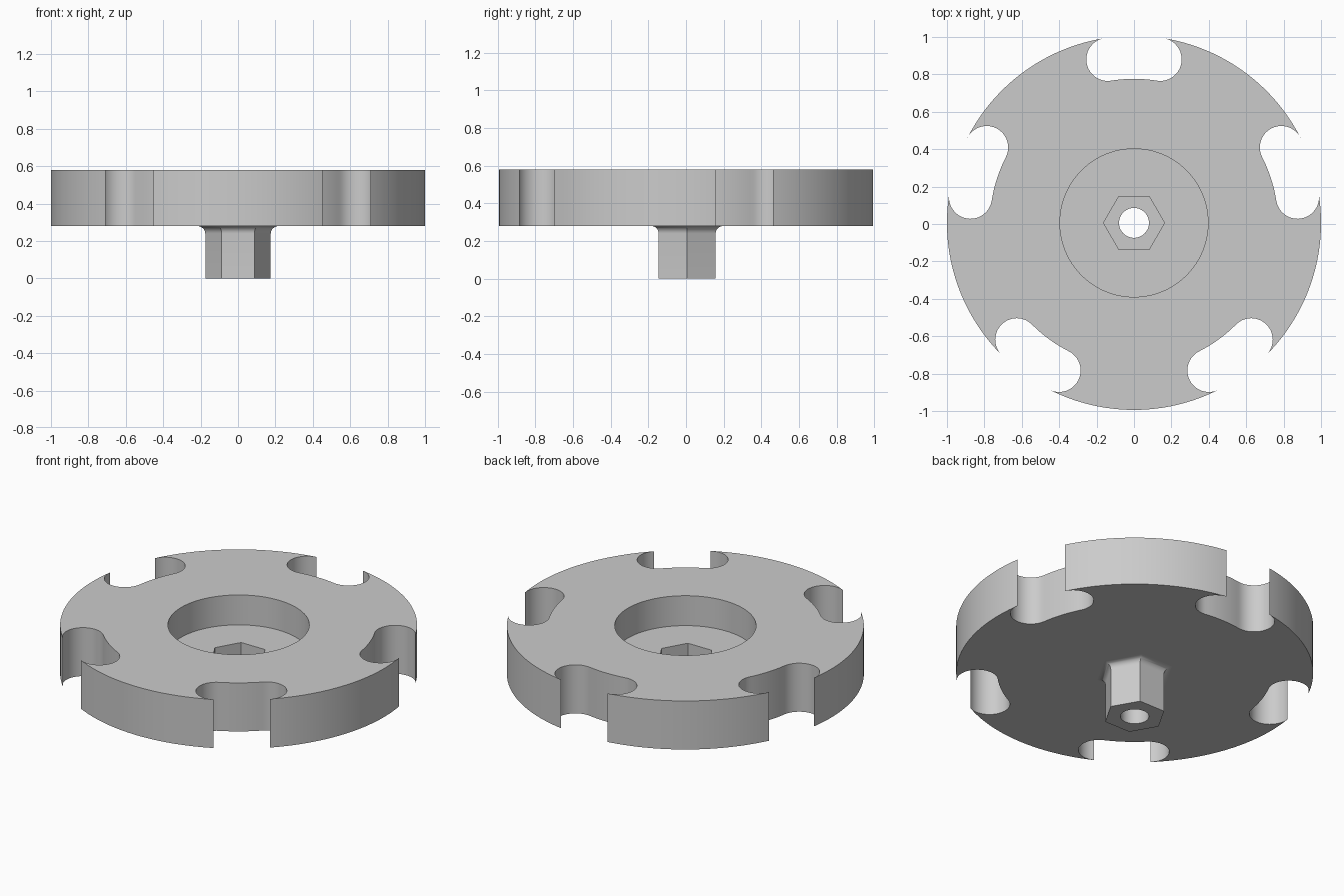
import bpy, bmesh
from math import cos, sin, pi, radians

cube = bpy.data.objects.get("Cube")
if cube:
    bpy.data.objects.remove(cube, do_unlink=True)

# Heights and radii
BOTTOM, TOP, RECESS_Z, SOCKET_Z = 0.28, 0.58, 0.395, 0.28
PITCH, LOBE, HALF = 0.885, 0.115, radians(9.1)   # arc notch: centreline, half width, half angle
HEX, SOCKET, BORE, RECESS, FILLET = 0.175, 0.163, 0.08, 0.396, 0.04

gray = bpy.data.materials.new("light gray")
gray.use_nodes = True
gray.diffuse_color = (0.6, 0.6, 0.6, 1)
gray.node_tree.nodes["Principled BSDF"].inputs["Base Color"].default_value = (0.6, 0.6, 0.6, 1)


def arc(cx, cy, r, a, b, n):
    return [(cx + r * cos(a + (b - a) * i / n), cy + r * sin(a + (b - a) * i / n))
            for i in range(n)]


def ring(r, n):
    return arc(0, 0, r, 0, 2 * pi, n)


def disc_outline():
    """Round rim with five open arc-shaped notches ending in round lobes."""
    pts = []
    for k in range(5):
        mid = pi / 2 + k * 2 * pi / 5
        a, b = mid - HALF, mid + HALF
        pts += arc(PITCH * cos(a), PITCH * sin(a), LOBE, a, a - pi, 24)
        pts += arc(0, 0, PITCH - LOBE, a, b, 12)
        pts += arc(PITCH * cos(b), PITCH * sin(b), LOBE, b + pi, b, 24)
        pts += arc(0, 0, 1, b, a + 2 * pi / 5, 32)
    return pts


def build(name, loops, walls, caps):
    """loops: name -> (points, z); walls join two loops; caps fill between loops."""
    bm = bmesh.new()
    verts, edges = {}, {}
    for key, (pts, z) in loops.items():
        vs = [bm.verts.new((x, y, z)) for x, y in pts]
        verts[key] = vs
        edges[key] = [bm.edges.new((v, vs[(i + 1) % len(vs)])) for i, v in enumerate(vs)]
    for lo, hi in walls:
        p, q = verts[lo], verts[hi]
        for i in range(len(p)):
            j = (i + 1) % len(p)
            bm.faces.new((p[i], p[j], q[j], q[i])).smooth = True
    for cap in caps:
        bmesh.ops.triangle_fill(bm, edges=sum((edges[k] for k in cap), []),
                                use_beauty=True, normal=(0, 0, 1))
    bmesh.ops.recalc_face_normals(bm, faces=bm.faces)
    # Correct the sense of open shells: the lowest flat cap must face down
    flat = [f for f in bm.faces if not f.smooth]
    if min(flat, key=lambda f: f.calc_center_median().z).normal.z > 0:
        bmesh.ops.reverse_faces(bm, faces=bm.faces)
    for e in bm.edges:
        e.smooth = e.calc_face_angle(0) < radians(30)
    me = bpy.data.meshes.new(name)
    bm.to_mesh(me)
    bm.free()
    me.materials.append(gray)
    ob = bpy.data.objects.new(name, me)
    ob.location.y = 0.006
    bpy.context.collection.objects.link(ob)


# Notched disc with round recess and the hex socket through its floor
outline, flare = disc_outline(), HEX + FILLET / cos(pi / 6)
build("notched_disc", {
    "rim_low": (outline, BOTTOM), "rim_high": (outline, TOP),
    "recess_high": (ring(RECESS, 96), TOP), "recess_low": (ring(RECESS, 96), RECESS_Z),
    "socket_high": (ring(SOCKET, 6), RECESS_Z), "socket_low": (ring(SOCKET, 6), SOCKET_Z),
    "stem_joint": (ring(flare, 6), BOTTOM),
}, [("rim_low", "rim_high"), ("recess_low", "recess_high"), ("socket_low", "socket_high")],
    [("rim_high", "recess_high"), ("recess_low", "socket_high"), ("rim_low", "stem_joint")])

# Hex stem with a flared root and a round bore
loops = {"base": (ring(HEX, 6), 0),
         "bore_low": (ring(BORE, 48), 0), "bore_high": (ring(BORE, 48), SOCKET_Z),
         "socket_floor": (ring(SOCKET, 6), SOCKET_Z)}
walls, last, steps = [("bore_low", "bore_high")], "base", 8
for i in range(steps + 1):
    t = i / steps * pi / 2
    key = "fillet_%d" % i
    loops[key] = (ring(HEX + (flare - HEX) * (1 - cos(t)), 6), BOTTOM - FILLET * (1 - sin(t)))
    walls.append((last, key))
    last = key
build("hex_stem", loops, walls, [("base", "bore_low"), ("socket_floor", "bore_high")])
